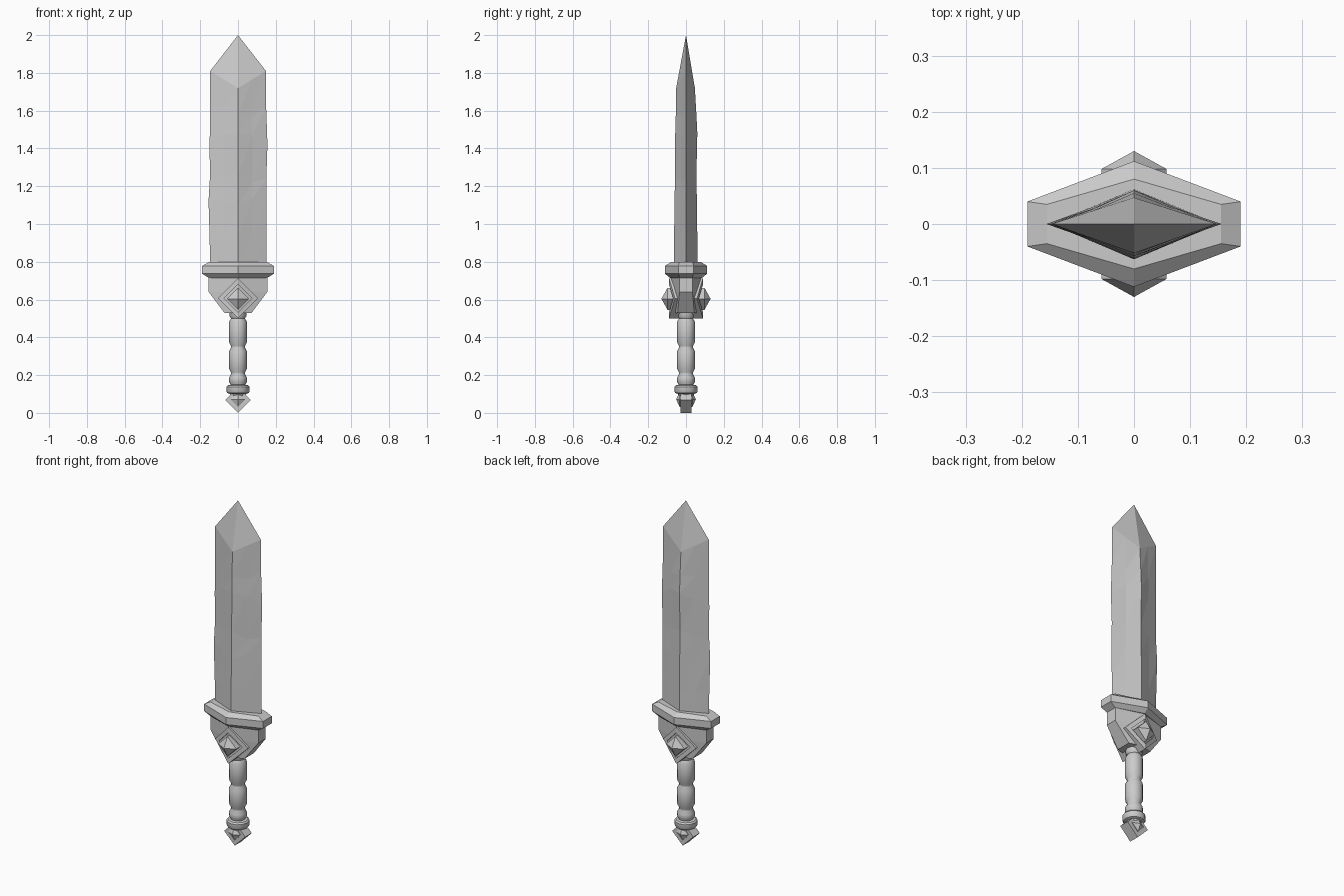
import bpy, math, random
from mathutils import Vector

random.seed(4)
if "Cube" in bpy.data.objects:
    bpy.data.objects.remove(bpy.data.objects["Cube"])

GREY = (0.6, 0.6, 0.6, 1)
steel = bpy.data.materials.new("plain_grey")
steel.use_nodes = True
steel.diffuse_color = GREY
steel.node_tree.nodes["Principled BSDF"].inputs["Base Color"].default_value = GREY


def make(name, verts, faces):
    mesh = bpy.data.meshes.new(name)
    mesh.from_pydata([tuple(v) for v in verts], [], faces)
    mesh.materials.append(steel)
    obj = bpy.data.objects.new(name, mesh)
    bpy.context.collection.objects.link(obj)
    return obj


def loft(name, rings):
    """Skin a stack of equal rings, bottom to top, and cap both ends."""
    n = len(rings[0])
    verts = [v for ring in rings for v in ring]
    faces = [(r * n + i, r * n + (i + 1) % n, (r + 1) * n + (i + 1) % n, (r + 1) * n + i)
             for r in range(len(rings) - 1) for i in range(n)]
    faces.append(tuple(reversed(range(n))))
    faces.append(tuple(range(len(verts) - n, len(verts))))
    return make(name, verts, faces)


def hexagon(x, y_side, y_mid, z):
    return [(x, -y_side, z), (x, y_side, z), (0, y_mid, z),
            (-x, y_side, z), (-x, -y_side, z), (0, -y_mid, z)]


def lathe(name, profile, sides=12):
    rings = [[(r * math.cos(math.tau * i / sides), r * math.sin(math.tau * i / sides), z)
              for i in range(sides)] for r, z in profile]
    obj = loft(name, rings)
    for p in obj.data.polygons:
        p.use_smooth = len(p.vertices) == 4
    bpy.context.view_layer.objects.active = obj
    obj.select_set(True)
    bpy.ops.object.shade_smooth_by_angle(angle=math.radians(35))
    obj.select_set(False)


# Blade: diamond section with hand-hewn wobble, ending in a faceted tip
def blade_ring(xl, xr, yf, yb, z_edge, z_ridge, dent):
    corners = [Vector((xr, 0, z_edge)), Vector((0, yb, z_ridge)),
               Vector((-xl, 0, z_edge)), Vector((0, -yf, z_ridge))]
    ring = []
    for a, b in zip(corners, corners[1:] + corners[:1]):
        mid = (a + b) / 2
        mid.y *= 1 - dent * random.random()
        ring += [a, mid]
    for v in ring[1::2]:
        v.z += random.uniform(-1, 1) * dent * 0.3
    return ring


sections = [
    (.148, .150, .063, .062, .78, .78, 0),
    (.150, .150, .063, .060, .92, .92, .05),
    (.156, .152, .061, .058, 1.12, 1.10, .12),
    (.149, .150, .058, .055, 1.24, 1.26, .12),
    (.150, .156, .057, .060, 1.42, 1.48, .12),
    (.148, .149, .054, .055, 1.62, 1.58, .12),
    (.147, .148, .052, .047, 1.81, 1.72, 0),
]
rings = [blade_ring(*s) for s in sections]
n = len(rings[0])
verts = [v for ring in rings for v in ring]
faces = [tuple(reversed(range(n)))]
for r in range(len(rings) - 1):
    for i in range(n):
        a, b = r * n + i, r * n + (i + 1) % n
        faces += [(a, b, b + n), (a, b + n, a + n)]
verts.append(Vector((0, 0, 2)))
last = (len(rings) - 1) * n
faces += [(last + i, last + (i + 1) % n, len(verts) - 1) for i in range(n)]
make("blade", verts, faces)

# Crossguard with chamfered rims
loft("crossguard", [hexagon(.155, .033, .085, .715), hexagon(.19, .04, .112, .737),
                    hexagon(.19, .04, .112, .778), hexagon(.155, .035, .08, .798)])

# Tapered block under the guard
loft("guard_block", [hexagon(.072, .044, .066, .53), hexagon(.155, .034, .074, .64),
                     hexagon(.155, .034, .08, .725)])


# Diamond plates wrap the ridge of the block; each carries a pyramid stud
def diamond_plate(name, half, z, y_mid, y_side, inner, side):
    def diamond(h, lift):
        ys = y_mid + (y_side - y_mid) * h / half
        return [(0, side * (y_mid + lift), z - h), (h, side * (ys + lift), z),
                (0, side * (y_mid + lift), z + h), (-h, side * (ys + lift), z)]
    back = [(x, side * .02, zz) for x, _, zz in diamond(half, 0)]
    vs = back + diamond(half, 0) + diamond(inner, 0) + diamond(inner, -.012)
    vs.append((0, side * (y_mid - .012), z))
    fs = [(0, 1, 2, 3)]
    for i in range(4):
        j = (i + 1) % 4
        fs += [(i, j, 4 + j, 4 + i), (8 + i, 8 + j, 12 + j, 12 + i), (12 + i, 12 + j, 16)]
        fs += [(4 + i, 4 + j, 8 + j, 8 + i)]
    if side > 0:
        fs = [tuple(reversed(f)) for f in fs]
    make(name, vs, fs)


def pyramid(name, half, z, y_base, y_tip, side):
    base = [(0, -half), (half, 0), (0, half), (-half, 0)]
    vs = [(x, side * y, z + h) for y in (y_base - .05, y_base) for x, h in base]
    vs.append((0, side * y_tip, z))
    fs = [(3, 2, 1, 0)]
    for i in range(4):
        j = (i + 1) % 4
        fs += [(i, j, 4 + j, 4 + i), (4 + i, 4 + j, 8)]
    if side > 0:
        fs = [tuple(reversed(f)) for f in fs]
    make(name, vs, fs)


for label, side in (("front", -1), ("back", 1)):
    diamond_plate(label + "_guard_plate", .106, .606, .09, .058, .074, side)
    pyramid(label + "_guard_stud", .058, .604, .098, .13, side)
    pyramid(label + "_pommel_stud", .04, .072, .034, .052, side)

# Grip: three rounded swellings parted by narrow grooves
profile = [(.036, .14)]
for low, high in ((.145, .205), (.215, .345), (.355, .5)):
    profile += [(.037, low), (.047, low + .018), (.047, high - .018), (.037, high)]
profile += [(.044, .512), (.044, .54)]
lathe("grip", profile)

# Collar ring and neck above the pommel
lathe("grip_collar", [(.036, .08), (.042, .1), (.056, .105), (.061, .112),
                      (.061, .138), (.054, .146), (.036, .15)])

# Pommel: a thick diamond block
P = .068
shape = [(0, 0), (P, P), (0, 2 * P), (-P, P)]
vs = [(x, y, z) for y in (-.03, .03) for x, z in shape]
make("pommel", vs, [(0, 1, 2, 3), (7, 6, 5, 4)] +
     [(i, i + 4, (i + 1) % 4 + 4, (i + 1) % 4) for i in range(4)])
